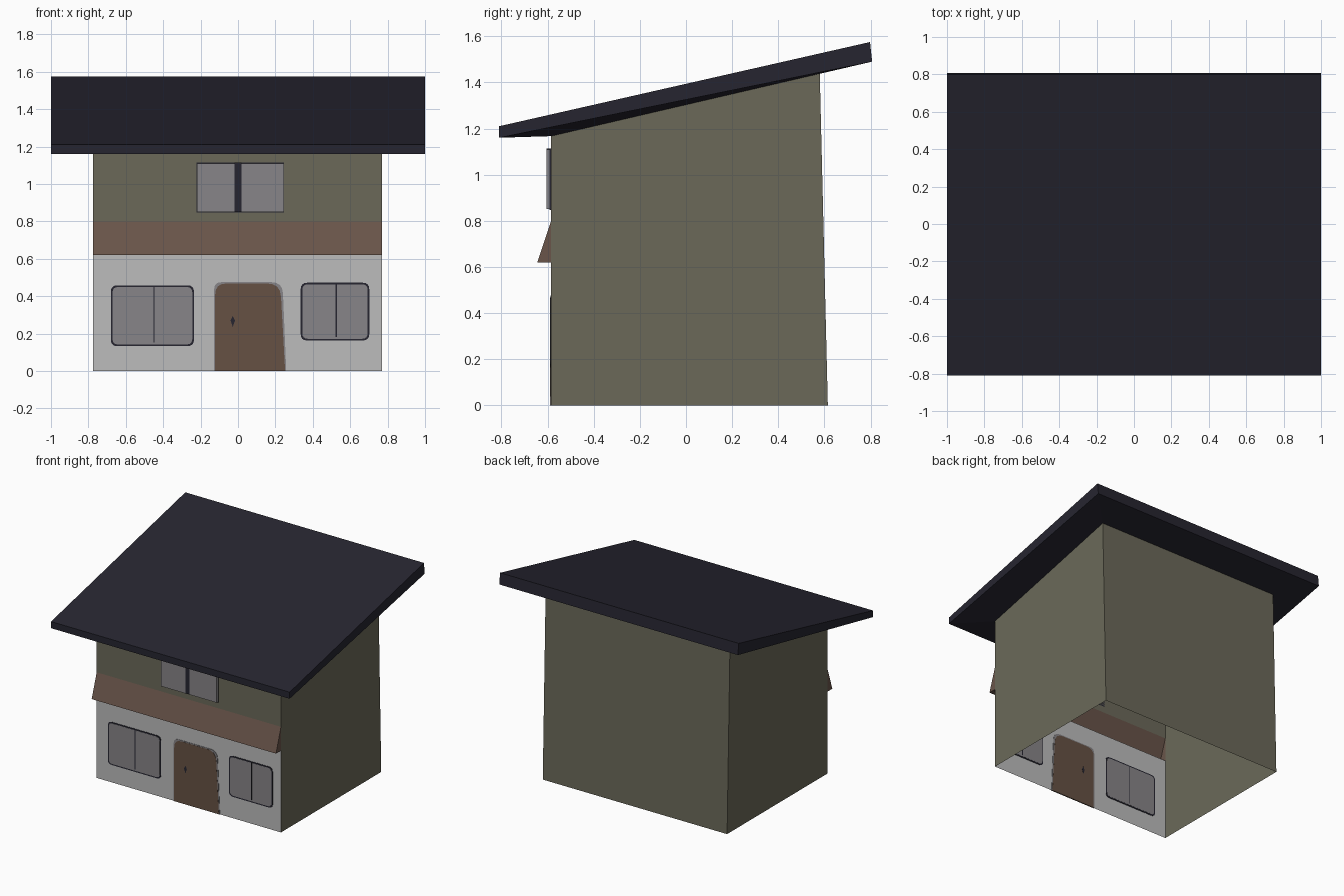
import bpy
import bmesh
from mathutils import Vector

if "Cube" in bpy.data.objects:
    bpy.data.objects.remove(bpy.data.objects["Cube"])


def srgb(r, g, b):
    def lin(c):
        c /= 255
        return c / 12.92 if c <= 0.04045 else ((c + 0.055) / 1.055) ** 2.4
    return (lin(r), lin(g), lin(b), 1)


def material(name, *rgb):
    m = bpy.data.materials.new(name)
    m.diffuse_color = srgb(*rgb)
    m.use_nodes = True
    m.node_tree.nodes["Principled BSDF"].inputs["Base Color"].default_value = m.diffuse_color
    return m


ROOF = material("dark slate", 38, 37, 48)
OLIVE = material("olive plaster", 107, 105, 89)
GREY = material("light grey plaster", 188, 188, 188)
GLASS = material("window grey", 135, 133, 136)
BROWN = material("awning brown", 106, 85, 74)
DOOR = material("door brown", 102, 81, 67)

X0, X1, FRONT = -0.775, 0.77, -0.585


def build(name, verts, faces, *mats):
    """Mesh from points and faces; each face is (indices, material slot)."""
    bm = bmesh.new()
    vs = [bm.verts.new(v) for v in verts]
    for idx, slot in faces:
        bm.faces.new([vs[i] for i in idx]).material_index = slot
    me = bpy.data.meshes.new(name)
    bm.to_mesh(me)
    bm.free()
    for m in mats:
        me.materials.append(m)
    ob = bpy.data.objects.new(name, me)
    bpy.context.collection.objects.link(ob)
    return ob


def prism(name, outline, y0, y1, mat):
    """Extrude an anticlockwise (x, z) outline from y0 (front) to y1."""
    n = len(outline)
    verts = [(x, y0, z) for x, z in outline] + [(x, y1, z) for x, z in outline]
    faces = [(list(range(n)), 0), (list(range(2 * n - 1, n - 1, -1)), 0)]
    for i in range(n):
        j = (i + 1) % n
        faces.append(([i, i + n, j + n, j], 0))
    return build(name, verts, faces, mat)


def rect(x0, x1, z0, z1):
    return [(x0, z0), (x1, z0), (x1, z1), (x0, z1)]


def rounded(corners, radii, steps=4):
    """Round each corner of an outline with a small quadratic curve."""
    pts, n = [], len(corners)
    for i, r in enumerate(radii):
        c = Vector(corners[i])
        if r == 0:
            pts.append(tuple(c))
            continue
        a = c + (Vector(corners[i - 1]) - c).normalized() * r
        b = c + (Vector(corners[(i + 1) % n]) - c).normalized() * r
        for k in range(steps + 1):
            t = k / steps
            pts.append(tuple(a * (1 - t) ** 2 + c * 2 * t * (1 - t) + b * t * t))
    return pts


def plate(name, outline, half, mat):
    """Thin painted detail, visible on both sides of the front wall."""
    return prism(name, outline, FRONT - half, FRONT + half, mat)


# House walls: open shell, grey ground floor and olive upper floor at the front
walls = []
for x in (X0, X1):
    walls += [(x, FRONT, 0), (x, FRONT, 0.62), (x, FRONT, 0.80),
              (x, FRONT, 1.17), (x, 0.58, 1.44), (x, 0.615, 0)]
build("house_walls", walls,
      [([0, 1, 2, 3, 4, 5], 0), ([11, 10, 9, 8, 7, 6], 0),
       ([5, 4, 10, 11], 0), ([2, 8, 9, 3], 0), ([0, 6, 7, 1], 1)],
      OLIVE, GREY)

# Awning between the floors
awning = []
for x in (X0, X1):
    awning += [(x, FRONT, 0.62), (x, -0.645, 0.62), (x, FRONT, 0.80)]
build("awning", awning,
      [([0, 2, 1], 0), ([3, 4, 5], 0), ([1, 2, 5, 4], 0), ([0, 1, 4, 3], 0)],
      BROWN)

# Roof slab: top ring, outer lower ring, inner lower ring resting on the walls
rings = []
for w, ya, za, yb, zb in ((1, -0.81, 1.21, 0.798, 1.575),
                          (1, -0.81, 1.16, 0.807, 1.49)):
    rings += [(-w, ya, za), (w, ya, za), (w, yb, zb), (-w, yb, zb)]
rings += [(X0, FRONT, 1.167), (X1, FRONT, 1.167), (X1, 0.58, 1.438), (X0, 0.58, 1.438)]
faces = [([0, 1, 2, 3], 0), ([11, 10, 9, 8], 0)]
for k in (0, 4):
    for i in range(4):
        j = (i + 1) % 4
        faces.append(([k + i, k + 4 + i, k + 4 + j, k + j], 0))
build("roof", rings, faces, ROOF)

# Ground floor windows: dark frame, two grey panes, centre bar
for side, x0, x1, z0, z1, mid in (("left", -0.68, -0.235, 0.133, 0.458, -0.45),
                                  ("right", 0.335, 0.702, 0.163, 0.472, 0.525)):
    plate(side + "_window_frame", rounded(rect(x0, x1, z0, z1), [0.035] * 4), 0.003, ROOF)
    g = 0.009
    plate(side + "_window_panes",
          rounded(rect(x0 + g, x1 - g, z0 + g, z1 - g), [0.03] * 4), 0.004, GLASS)
    plate(side + "_window_bar", rect(mid - 0.003, mid + 0.003, z0 + 0.02, z1 - 0.004),
          0.0045, ROOF)

# Door with grey surround and a small handle
plate("door_surround", rounded([(-0.128, 0), (0.258, 0), (0.238, 0.475), (-0.128, 0.475)],
                               [0, 0, 0.06, 0.04]), 0.003, GLASS)
plate("door", rounded([(-0.122, 0), (0.252, 0), (0.226, 0.468), (-0.122, 0.468)],
                      [0, 0, 0.07, 0.06]), 0.004, DOOR)
plate("door_handle", [(-0.028, 0.235), (-0.016, 0.27), (-0.028, 0.295), (-0.04, 0.27)],
      0.0045, ROOF)

# Upper window: dark backing, two raised panes and a centre post
prism("upper_window_backing", rect(-0.222, 0.247, 0.847, 1.114), -0.592, FRONT, ROOF)
for side, x0, x1 in (("left", -0.22, -0.018), ("right", 0.018, 0.245)):
    prism("upper_window_pane_" + side, rect(x0, x1, 0.85, 1.11), -0.605, -0.590, GLASS)
prism("upper_window_post", rect(-0.018, 0.018, 0.85, 1.114), -0.604, -0.590, ROOF)
